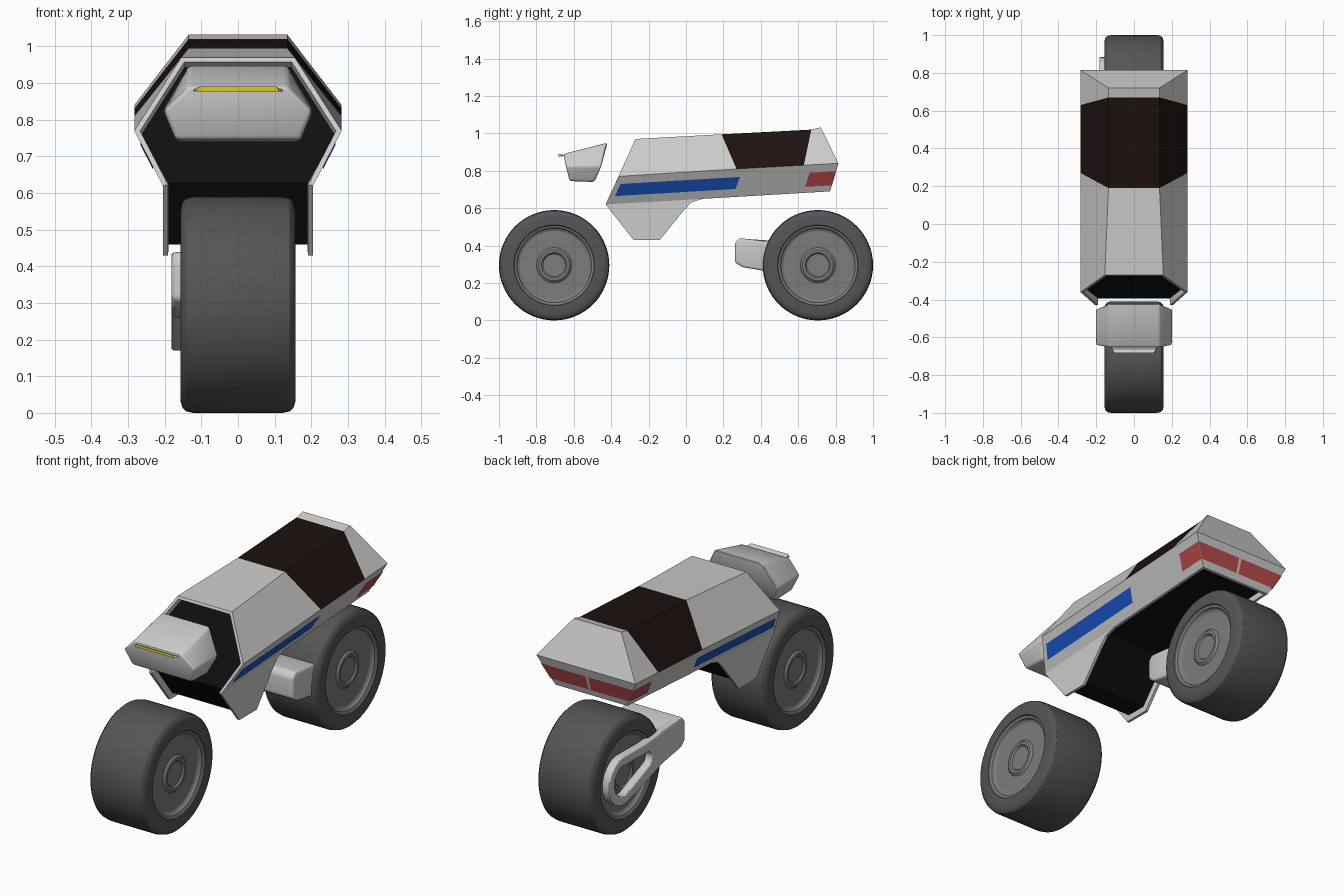
import bpy, bmesh, math
from mathutils import Vector

if "Cube" in bpy.data.objects:
    bpy.data.objects.remove(bpy.data.objects["Cube"])


def material(name, *rgb):
    m = bpy.data.materials.new(name)
    m.diffuse_color = (*rgb, 1)
    m.use_nodes = True
    m.node_tree.nodes["Principled BSDF"].inputs["Base Color"].default_value = m.diffuse_color
    return m


BLACK = material("matte_black", 0.005, 0.005, 0.005)
SEAT = material("seat_dark", 0.012, 0.006, 0.005)
BLUE = material("stripe_blue", 0.01, 0.09, 0.55)
RED = material("lamp_red", 0.5, 0.07, 0.07)
YELLOW = material("lamp_yellow", 0.65, 0.55, 0.01)
TYRE = material("tyre_grey", 0.09, 0.09, 0.09)
RIM = material("rim_grey", 0.2, 0.2, 0.2)


def finish(bm, name, mats=()):
    me = bpy.data.meshes.new(name)
    bm.to_mesh(me)
    bm.free()
    for m in mats:
        me.materials.append(m)
    ob = bpy.data.objects.new(name, me)
    bpy.context.collection.objects.link(ob)
    return ob


def smooth(ob, angle=30):
    bpy.ops.object.select_all(action='DESELECT')
    ob.select_set(True)
    bpy.context.view_layer.objects.active = ob
    bpy.ops.object.shade_smooth_by_angle(angle=math.radians(angle))


def flip(p):
    return (-p[0], p[1], p[2])


# Body shell: rows of points on the right half (roof edge, shoulder, lower edge, leg)
T = [(.155, -.27, .97), (.135, .19, .995), (.135, .67, 1.02), (.135, .72, 1.032)]
R = [(.283, -.361, .77), (.283, .27, .81), (.283, .63, .83), (.283, .815, .84)]
L = [(.205, -.43, .62), (.205, .09, .65), (.205, .77, .69)]
B = [(.205, -.28, .43), (.205, -.14, .43), (.205, -.01, .59), (.205, .03, .632)]

bm = bmesh.new()
cache = {}


def face(points, mat=0):
    vs = []
    for p in points:
        if p not in cache:
            cache[p] = bm.verts.new(p)
        vs.append(cache[p])
    f = bm.faces.new(vs)
    f.material_index = mat
    return f


def bridge(a, b, mat=0):
    return face([a, b, flip(b), flip(a)], mat)


for i in range(3):
    seat = 1 if i == 1 else 0
    bridge(T[i], T[i + 1], seat)
    for s in (lambda p: p, flip):
        face([s(p) for p in (T[i], T[i + 1], R[i + 1], R[i])], seat)
for s in (lambda p: p, flip):
    face([s(p) for p in R + L[::-1]])
    face([s(p) for p in [L[0]] + B + [L[1]]])
bridge(T[3], R[3])
bridge(R[3], L[2])
# Open front and underside, inset and sunk in black
front = [T[0], R[0], L[0]]
dark = [face(front + [flip(p) for p in front[::-1]], 2)]
under = [L[0]] + B + L[1:]
dark += [bridge(a, b, 2) for a, b in zip(under, under[1:])]
bmesh.ops.recalc_face_normals(bm, faces=bm.faces)
for thick, depth in ((.014, 0), (.002, -.03)):
    rim = bmesh.ops.inset_region(bm, faces=dark, thickness=thick, depth=depth,
                                 use_even_offset=True, use_boundary=True)
    for f in rim["faces"]:
        f.material_index = 0
finish(bm, "body_shell", [None, SEAT, BLACK])


# Coloured panels laid on the lower side band and the tail
def panel(name, quad, u0, u1, t0, t1, mat, outward):
    a, b, c, d = map(Vector, quad)
    at = lambda u, t: a.lerp(b, u).lerp(c.lerp(d, u), t)
    pts = [at(u0, t0), at(u1, t0), at(u1, t1), at(u0, t1)]
    n = (pts[1] - pts[0]).cross(pts[3] - pts[0]).normalized()
    if n.dot(Vector(outward)) < 0:
        n, pts = -n, pts[::-1]
    bm = bmesh.new()
    bm.faces.new([bm.verts.new(p + n * .004) for p in pts])
    finish(bm, name, [mat])


for side, s in (("right", 1), ("left", -1)):
    m = (lambda p: p) if s > 0 else flip
    band = [m(p) for p in (R[0], R[3], L[0], L[2])]
    tail = [(0, .815, .84), m(R[3]), (0, .77, .69), m(L[2])]
    panel("stripe_" + side, band, .025, .565, .27, .7, BLUE, (s, 0, 0))
    panel("tail_lamp_side_" + side, band, .88, 1, .27, .77, RED, (s, 0, 0))
    panel("tail_lamp_rear_" + side, tail, .03, 1, .27, .77, RED, (0, 1, 0))

# Headlight pod: tapered six-sided loft with a sunken lens
bm = bmesh.new()
rings = []
for half in ([(.135, -.655, .89), (.203, -.643, .825), (.17, -.622, .745)],
             [(.135, -.42, .95), (.205, -.45, .825), (.17, -.49, .74)]):
    rings.append([bm.verts.new(p) for p in half + [flip(p) for p in half[::-1]]])
bm.faces.new(rings[0])
bm.faces.new(rings[1][::-1])
for i in range(6):
    j = (i + 1) % 6
    bm.faces.new([rings[0][j], rings[0][i], rings[1][i], rings[1][j]])
bmesh.ops.recalc_face_normals(bm, faces=bm.faces)
bmesh.ops.bevel(bm, geom=bm.edges[:], offset=.012, segments=3, profile=.5, affect='EDGES')
lens = min(bm.faces, key=lambda f: f.calc_center_median().y + 5 * f.normal.y - f.calc_area())
for thick, depth in ((.006, 0), (.01, -.03)):
    bmesh.ops.inset_region(bm, faces=[lens], thickness=thick, depth=depth, use_even_offset=True)
lens.material_index = 1
smooth(finish(bm, "headlight", [None, YELLOW]))

# Wheels: one profile (x, radius) spun round the axle
HALF = [(.157, .215), (.157, .262), (.152, .28), (.141, .291), (.122, .295)]
HUB = [(.132, 0), (.132, .06), (.14, .068), (.14, .082), (.13, .094),
       (.13, .185), (.136, .195), (.146, .2), (.15, .21)]
half = HUB + HALF
profile = half + [(-x, r) for x, r in half[::-1]]
for name, y in (("front_wheel", -.705), ("rear_wheel", .705)):
    bm = bmesh.new()
    vs = [bm.verts.new((x, y, .295 + r)) for x, r in profile]
    es = [bm.edges.new(p) for p in zip(vs, vs[1:])]
    bmesh.ops.spin(bm, geom=vs + es, cent=(0, y, .295), axis=(1, 0, 0),
                   angle=math.tau, steps=64, use_duplicate=False)
    bmesh.ops.remove_doubles(bm, verts=bm.verts, dist=.0001)
    bmesh.ops.recalc_face_normals(bm, faces=bm.faces)
    for f in bm.faces:
        far = max(math.hypot(v.co.y - y, v.co.z - .295) for v in f.verts)
        f.material_index = 1 if far < .212 else 0
    smooth(finish(bm, name, [TYRE, RIM]))


# Rear swing arm: plate with a tapered slot round the hub, on the left side
def arc(cy, cz, r, a0, a1, n=14):
    return [(cy + r * math.cos(math.radians(a0 + (a1 - a0) * i / n)),
             cz + r * math.sin(math.radians(a0 + (a1 - a0) * i / n))) for i in range(n + 1)]


outer = arc(.76, .295, .118, -110, 85) + [(.6, .41), (.45, .42), (.3, .43), (.275, .4),
                                          (.275, .32), (.3, .295), (.45, .27), (.6, .22)]
slot = arc(.76, .295, .085, -105, 78) + arc(.57, .33, .045, 78, 255)
cu = bpy.data.curves.new("swing_arm", 'CURVE')
cu.dimensions, cu.fill_mode = '2D', 'BOTH'
cu.extrude, cu.bevel_depth, cu.bevel_resolution = .015, .007, 2
for pts in (outer, slot):
    sp = cu.splines.new('POLY')
    sp.points.add(len(pts) - 1)
    for p, (u, v) in zip(sp.points, pts):
        p.co = (u, v, 0, 1)
    sp.use_cyclic_u = True
arm = bpy.data.objects.new("swing_arm", cu)
arm.location.x = -.16
arm.rotation_euler = (math.pi / 2, 0, math.pi / 2)
bpy.context.collection.objects.link(arm)
bpy.context.view_layer.objects.active = arm
bpy.ops.object.select_all(action='DESELECT')
arm.select_set(True)
bpy.ops.object.convert(target='MESH')
smooth(bpy.context.object)

# Swing arm block crossing in front of the rear wheel
bm = bmesh.new()
side = [(.285, .44), (.46, .42), (.46, .258), (.3, .285), (.262, .31), (.262, .415)]
f = bm.faces.new([bm.verts.new((-.18, y, z)) for y, z in side])
ext = bmesh.ops.extrude_face_region(bm, geom=[f])["geom"]
bmesh.ops.translate(bm, vec=(.31, 0, 0), verts=[g for g in ext if isinstance(g, bmesh.types.BMVert)])
bmesh.ops.recalc_face_normals(bm, faces=bm.faces)
bmesh.ops.bevel(bm, geom=bm.edges[:], offset=.012, segments=3, profile=.5, affect='EDGES')
smooth(finish(bm, "swing_arm_block"))
